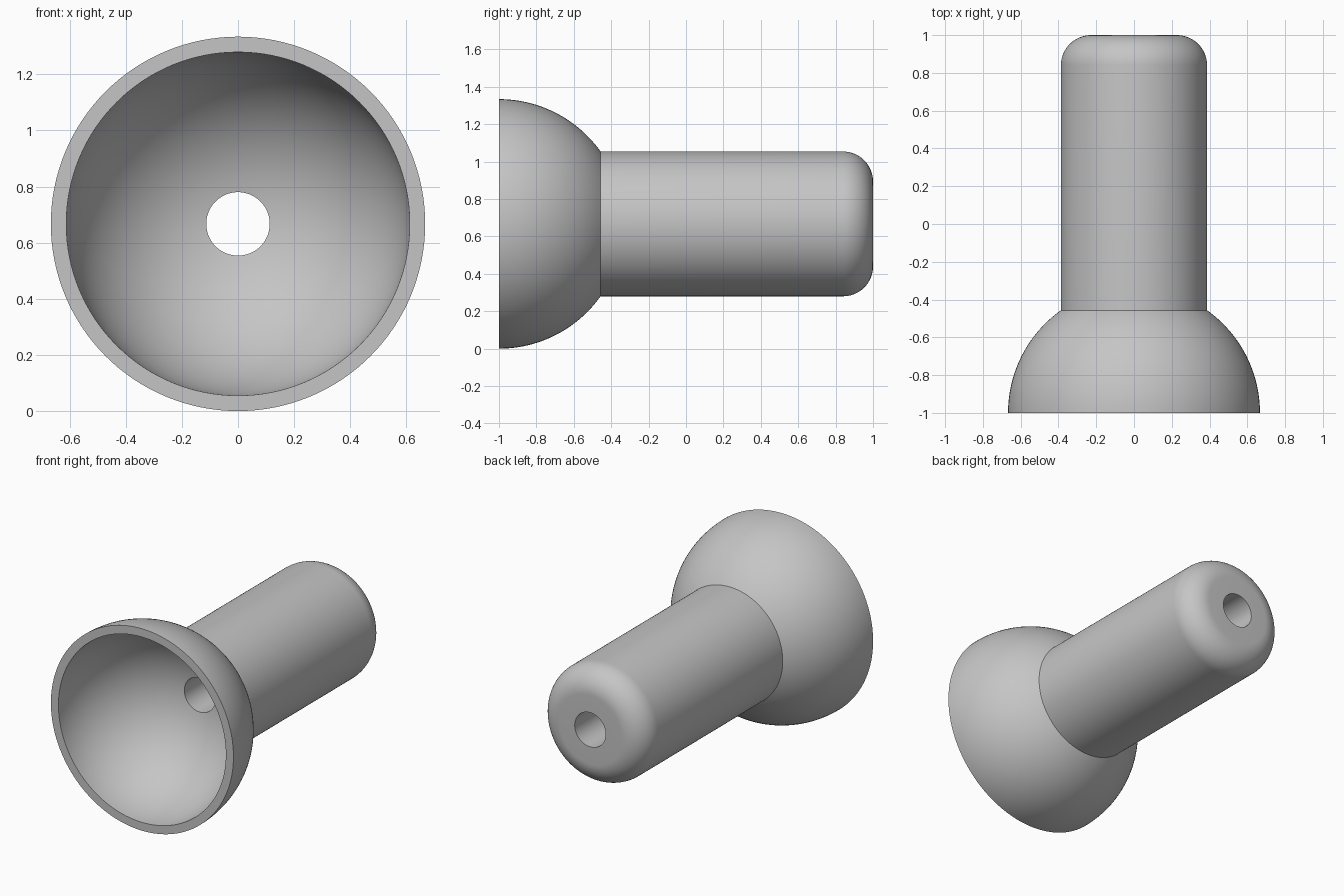
import bpy, bmesh
from math import sin, cos, asin, pi, tau
from mathutils import Vector

cube = bpy.data.objects.get("Cube")
if cube:
    bpy.data.objects.remove(cube, do_unlink=True)

# Main dimensions
CUP_R, CUP_INNER_R = 0.667, 0.612
SHAFT_R, BORE_R, FILLET = 0.387, 0.113, 0.16
FRONT, BACK = -1.0, 1.0
SEGMENTS = 128


def arc(radius_centre, y_centre, radius, start, end, steps):
    """Points (radius, y) on an arc; angle 0 points outward, pi/2 to the back."""
    angles = [start + (end - start) * i / steps for i in range(steps + 1)]
    return [(radius_centre + radius * cos(a), y_centre + radius * sin(a)) for a in angles]


# Closed half section: cup outside, rounded shaft end, bore, cup inside
profile = arc(0, FRONT, CUP_R, 0, pi / 2 - asin(SHAFT_R / CUP_R), 24)
profile += arc(SHAFT_R - FILLET, BACK - FILLET, FILLET, 0, pi / 2, 16)
profile.append((BORE_R, BACK))
profile += arc(0, FRONT, CUP_INNER_R, pi / 2 - asin(BORE_R / CUP_INNER_R), 0, 32)

# Revolve the section around the long axis
bm = bmesh.new()
verts = [bm.verts.new((r, y, 0)) for r, y in profile]
edges = [bm.edges.new((v, verts[i - 1])) for i, v in enumerate(verts)]
bmesh.ops.spin(bm, geom=verts + edges, cent=(0, 0, 0), axis=(0, 1, 0),
               angle=tau, steps=SEGMENTS, use_merge=True)
bmesh.ops.remove_doubles(bm, verts=bm.verts[:], dist=0.0001)
bmesh.ops.translate(bm, verts=bm.verts[:], vec=Vector((0, 0, CUP_R)))
bmesh.ops.recalc_face_normals(bm, faces=bm.faces[:])
mesh = bpy.data.meshes.new("cup_and_shaft")
bm.to_mesh(mesh)
bm.free()
body = bpy.data.objects.new("cup_and_shaft", mesh)
bpy.context.collection.objects.link(body)

# Plain grey
grey = bpy.data.materials.new("plain_grey")
grey.use_nodes = True
colour = (0.56, 0.56, 0.56, 1)
grey.diffuse_color = colour
grey.node_tree.nodes["Principled BSDF"].inputs["Base Color"].default_value = colour
mesh.materials.append(grey)

# Smooth curves with crisp rims
bpy.ops.object.select_all(action="DESELECT")
body.select_set(True)
bpy.context.view_layer.objects.active = body
bpy.ops.object.shade_smooth_by_angle(angle=pi / 6)
